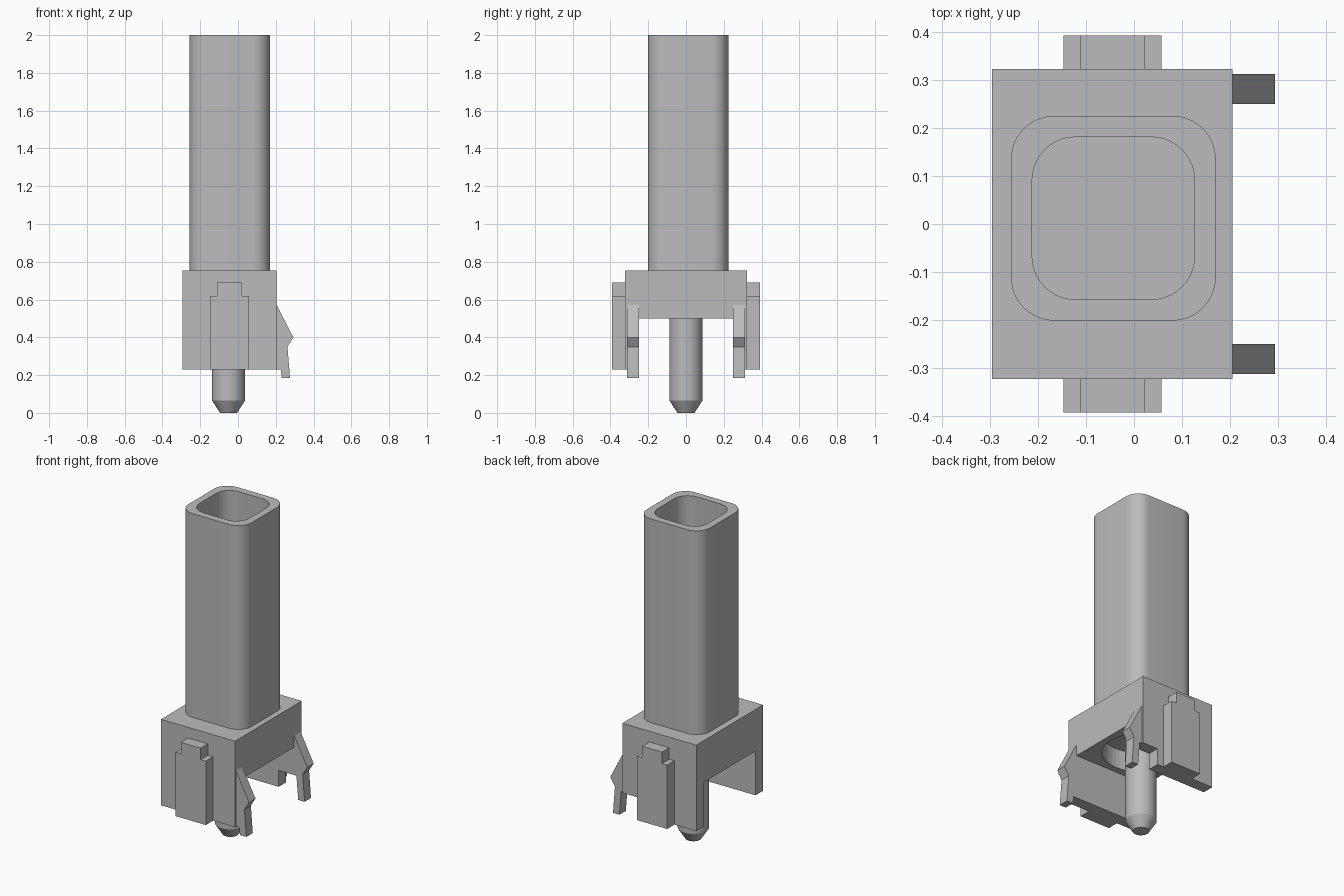
import bpy, bmesh, math

cube = bpy.data.objects.get("Cube")
if cube:
    bpy.data.objects.remove(cube, do_unlink=True)

# Single grey plastic
GREY = (0.5, 0.5, 0.5, 1)
mat = bpy.data.materials.new("grey_plastic")
mat.use_nodes = True
mat.diffuse_color = GREY
mat.node_tree.nodes["Principled BSDF"].inputs["Base Color"].default_value = GREY


def finish(name, bm, smooth=False):
    bmesh.ops.recalc_face_normals(bm, faces=bm.faces)
    mesh = bpy.data.meshes.new(name)
    bm.to_mesh(mesh)
    bm.free()
    obj = bpy.data.objects.new(name, mesh)
    bpy.context.collection.objects.link(obj)
    mesh.materials.append(mat)
    if smooth:
        bpy.ops.object.select_all(action="DESELECT")
        obj.select_set(True)
        bpy.context.view_layer.objects.active = obj
        bpy.ops.object.shade_smooth_by_angle(angle=math.radians(30))
    return obj


def loft(name, rings, smooth=False):
    """Skin a list of equal point rings and cap both ends."""
    bm = bmesh.new()
    loops = [[bm.verts.new(p) for p in ring] for ring in rings]
    n = len(loops[0])
    for a, b in zip(loops, loops[1:]):
        for i in range(n):
            j = (i + 1) % n
            bm.faces.new((a[i], a[j], b[j], b[i]))
    bm.faces.new(loops[0])
    bm.faces.new(loops[-1])
    return finish(name, bm, smooth)


def slab(name, outline, y0, y1):
    """Extrude an x-z outline along y."""
    return loft(name, [[(x, y, z) for x, z in outline] for y in (y0, y1)])


def circle(cx, cy, r, z, n=48):
    return [(cx + r * math.cos(math.tau * i / n), cy + r * math.sin(math.tau * i / n), z)
            for i in range(n)]


def rounded_square(cx, cy, half, r, z, steps=10):
    pts = []
    for k, (sx, sy) in enumerate(((1, 1), (-1, 1), (-1, -1), (1, -1))):
        for i in range(steps + 1):
            a = math.pi / 2 * (k + i / steps)
            pts.append((cx + sx * (half - r) + r * math.cos(a),
                        cy + sy * (half - r) + r * math.sin(a), z))
    return pts


LEFT, RIGHT = -0.295, 0.205
TOP, UNDER, FOOT = 0.755, 0.5, 0.23
OUT, IN = 0.322, 0.25

# Hollow square tube with rounded corners, closed at the bottom
TX, TY = -0.043, 0.012
loft("square_tube", [rounded_square(TX, TY, h, r, z) for h, r, z in (
    (0.213, 0.09, TOP - 0.01), (0.213, 0.09, 2.0), (0.169, 0.09, 2.0), (0.169, 0.09, TOP))],
    smooth=True)

# Base block with a round recess underneath
block = slab("base_block", [(LEFT, UNDER), (RIGHT, UNDER), (RIGHT, TOP), (LEFT, TOP)], -OUT, OUT)
cutter = loft("recess_cutter", [circle(TX, 0, 0.21, z) for z in (UNDER - 0.1, UNDER + 0.12)])
cutter.hide_render = True
cutter.hide_viewport = True
cut = block.modifiers.new("recess", "BOOLEAN")
cut.operation = "DIFFERENCE"
cut.solver = "EXACT"
cut.object = cutter

# Side walls: the rear one is relieved beside its hook
slab("front_wall", [(LEFT, FOOT), (RIGHT, FOOT), (RIGHT, UNDER), (LEFT, UNDER)], -OUT, -IN)
slab("rear_wall", [(LEFT, FOOT), (0.1, FOOT), (0.1, 0.33), (RIGHT, 0.33),
                   (RIGHT, UNDER), (LEFT, UNDER)], IN, OUT)

# Snap hooks and stepped outer pads on both sides
HOOK = [(RIGHT, 0.57), (0.293, 0.40), (0.262, 0.35), (0.275, 0.185), (0.232, 0.185)]
PAD = [(-0.147, FOOT), (0.057, FOOT), (0.057, 0.62), (0.022, 0.62),
       (0.022, 0.69), (-0.112, 0.69), (-0.112, 0.62), (-0.147, 0.62)]
for side, s in (("front", -1), ("rear", 1)):
    root = [(0.226, FOOT), (RIGHT, FOOT)] if s < 0 else [(0.22, 0.33), (RIGHT, 0.33)]
    slab(side + "_hook", HOOK + root, s * IN, s * 0.312)
    slab(side + "_pad", PAD, s * OUT, s * 0.392)

# Locating peg with a tapered tip
loft("locating_peg", [circle(-0.05, 0, r, z) for r, z in (
    (0.045, 0), (0.087, 0.065), (0.087, UNDER + 0.125))], smooth=True)
